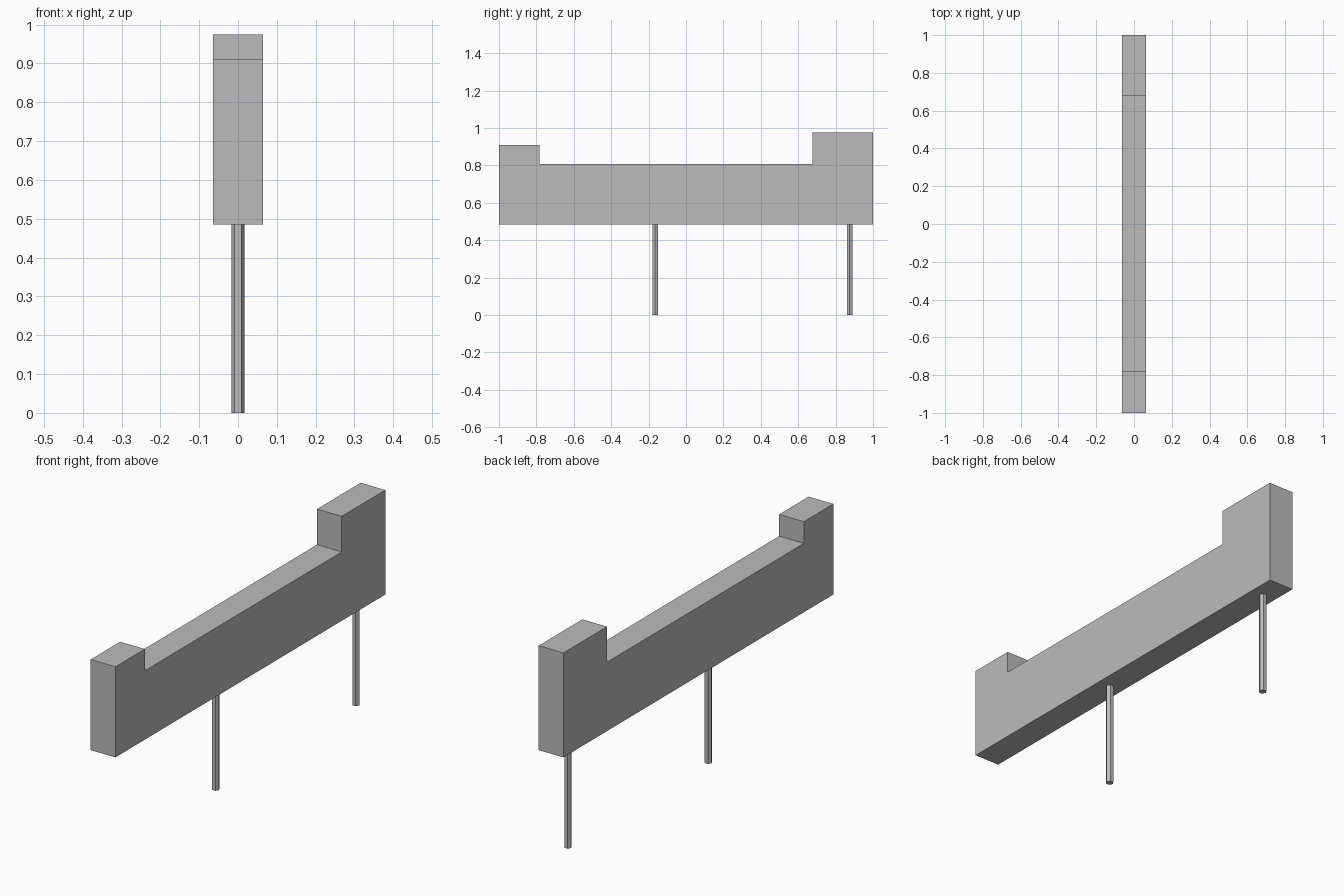
import bpy
import bmesh

cube = bpy.data.objects.get("Cube")
if cube:
    bpy.data.objects.remove(cube, do_unlink=True)

grey = bpy.data.materials.new("plain_grey")
grey.use_nodes = True
COLOUR = (0.5, 0.5, 0.5, 1)
grey.diffuse_color = COLOUR
grey.node_tree.nodes["Principled BSDF"].inputs["Base Color"].default_value = COLOUR

HALF_WIDTH = 0.064
BASE = 0.485


def extruded_panel(name, profile):
    """Extrude a side profile of (y, z) points across the width."""
    mesh = bpy.data.meshes.new(name)
    bm = bmesh.new()
    face = bm.faces.new([bm.verts.new((-HALF_WIDTH, y, z)) for y, z in profile])
    result = bmesh.ops.extrude_face_region(bm, geom=[face])
    moved = [v for v in result["geom"] if isinstance(v, bmesh.types.BMVert)]
    bmesh.ops.translate(bm, verts=moved, vec=(2 * HALF_WIDTH, 0, 0))
    bmesh.ops.recalc_face_normals(bm, faces=bm.faces)
    bm.to_mesh(mesh)
    bm.free()
    mesh.materials.append(grey)
    obj = bpy.data.objects.new(name, mesh)
    bpy.context.collection.objects.link(obj)


def post(name, y):
    """Six-sided post from the ground to the underside of the body."""
    bpy.ops.mesh.primitive_cylinder_add(
        vertices=6, radius=0.017, depth=BASE, location=(0, y, BASE / 2),
        rotation=(0, 0, 1.5708))
    obj = bpy.context.object
    obj.name = name
    obj.data.materials.append(grey)


# Long body with a low raised front end and a taller rear end
extruded_panel("body", [
    (-1, BASE), (1, BASE), (1, 0.975), (0.677, 0.975),
    (0.677, 0.808), (-0.782, 0.808), (-0.782, 0.91), (-1, 0.91)])

# Thin support posts
for name, y in (("middle_post", -0.165), ("rear_post", 0.875)):
    post(name, y)
